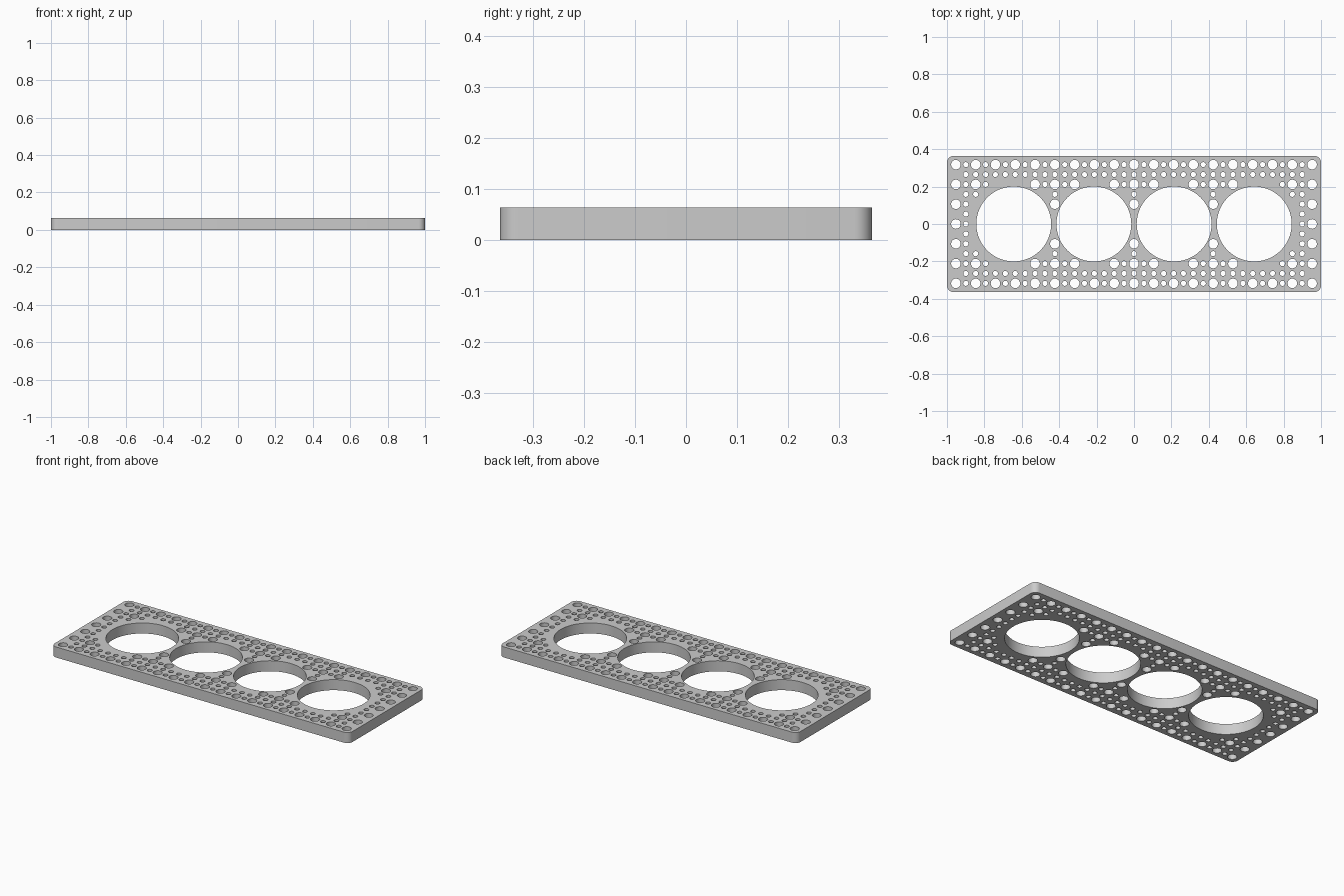
import bpy
import bmesh
from math import cos, sin, pi, hypot, radians

if "Cube" in bpy.data.objects:
    bpy.data.objects.remove(bpy.data.objects["Cube"], do_unlink=True)

HALF_X, HALF_Y, THICK, CORNER = 1.0, 0.364, 0.064, 0.035
STEP = 0.0529                      # half the spacing of the large holes
BORE_R, LARGE_R, SMALL_R = 0.2, 0.0255, 0.0138
BORES = [-0.643, -0.2145, 0.2145, 0.643]

curve = bpy.data.curves.new("plate_outline", 'CURVE')
curve.dimensions = '2D'
curve.fill_mode = 'BOTH'
curve.extrude = THICK / 2


def add_loop(points):
    spline = curve.splines.new('POLY')
    spline.points.add(len(points) - 1)
    for p, (x, y) in zip(spline.points, points):
        p.co = (x, y, 0, 1)
    spline.use_cyclic_u = True


def arc(cx, cy, r, start, sweep, n):
    return [(cx + r * cos(start + sweep * k / n), cy + r * sin(start + sweep * k / n))
            for k in range(n)]


# Rounded plate edge
edge = []
for q, (sx, sy) in enumerate([(1, 1), (-1, 1), (-1, -1), (1, -1)]):
    cx, cy = sx * (HALF_X - CORNER), sy * (HALF_Y - CORNER)
    edge += arc(cx, cy, CORNER, q * pi / 2, pi / 2, 8)
    end = (q + 1) * pi / 2
    edge.append((cx + CORNER * cos(end), cy + CORNER * sin(end)))
add_loop(edge)

# Four large bores
for bx in BORES:
    add_loop(arc(bx, 0, BORE_R, 0, 2 * pi, 96))

# Grid of large and small holes, kept clear of the bores
for i in range(-18, 19):
    for j in range(-6, 7):
        x, y = i * STEP, j * STEP
        large = i % 2 == 0 and j % 2 == 0
        if abs(i) == 18 and not large:
            continue
        if abs(i) == 14 and abs(j) == 4:
            continue
        r, gap = (LARGE_R, 0.005) if large else (SMALL_R, 0.017)
        if min(hypot(x - bx, y) for bx in BORES) < BORE_R + r + gap:
            continue
        add_loop(arc(x, y, r, 0, 2 * pi, 28 if large else 20))

plate = bpy.data.objects.new("perforated_plate", curve)
bpy.context.collection.objects.link(plate)
plate.location.z = THICK / 2

# Turn the outline into a welded solid
bpy.ops.object.select_all(action='DESELECT')
plate.select_set(True)
bpy.context.view_layer.objects.active = plate
bpy.ops.object.convert(target='MESH')
plate = bpy.context.object
bm = bmesh.new()
bm.from_mesh(plate.data)
bmesh.ops.remove_doubles(bm, verts=bm.verts, dist=0.0002)
bmesh.ops.recalc_face_normals(bm, faces=bm.faces)
bm.to_mesh(plate.data)
bm.free()
bpy.ops.object.shade_smooth_by_angle(angle=radians(35))

# Single grey colour
grey = bpy.data.materials.new("light_grey")
grey.use_nodes = True
color = (0.6, 0.6, 0.6, 1)
grey.diffuse_color = color
grey.node_tree.nodes["Principled BSDF"].inputs["Base Color"].default_value = color
plate.data.materials.clear()
plate.data.materials.append(grey)
